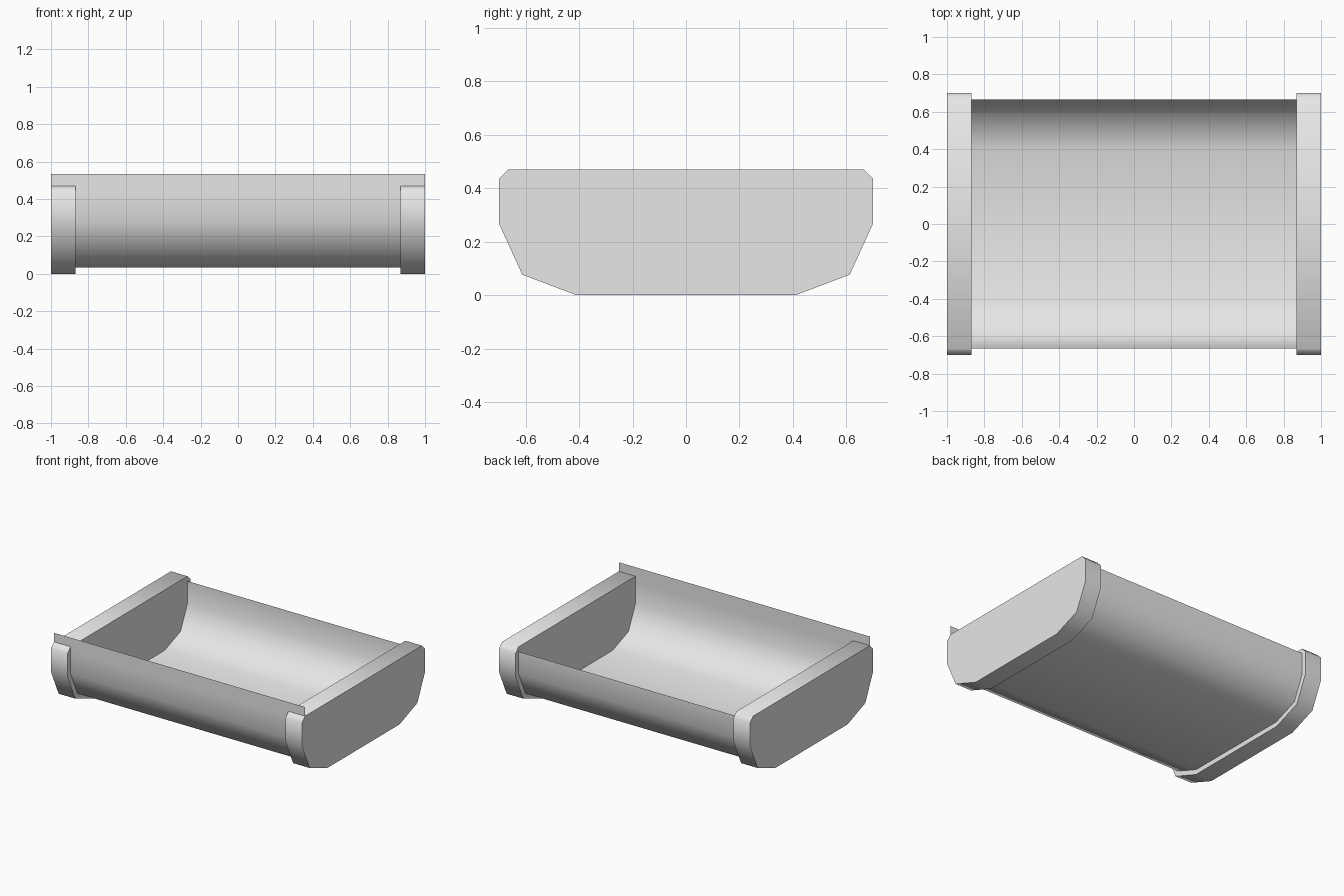
import bpy

cube = bpy.data.objects.get("Cube")
if cube:
    bpy.data.objects.remove(cube, do_unlink=True)

grey = bpy.data.materials.new("light grey")
grey.use_nodes = True
grey.diffuse_color = (0.8, 0.8, 0.8, 1)
grey.node_tree.nodes["Principled BSDF"].inputs["Base Color"].default_value = (0.8, 0.8, 0.8, 1)


def mirrored(half):
    """Complete a half profile (y, z), listed from the bottom centre upwards."""
    return [(-y, z) for y, z in reversed(half)] + half


def extrude_profile(name, profile, x0, x1, solid):
    """Sweep a (y, z) profile along x, as a capped solid or an open sheet."""
    n = len(profile)
    verts = [(x, y, z) for x in (x0, x1) for y, z in profile]
    faces = [(i, n + i, n + (i + 1) % n, (i + 1) % n) for i in range(n if solid else n - 1)]
    if solid:
        faces += [tuple(range(n)), tuple(reversed(range(n, 2 * n)))]
        faces = [f[::-1] for f in faces]
    mesh = bpy.data.meshes.new(name)
    mesh.from_pydata(verts, [], faces)
    mesh.materials.append(grey)
    obj = bpy.data.objects.new(name, mesh)
    bpy.context.collection.objects.link(obj)
    bpy.ops.object.select_all(action="DESELECT")
    obj.select_set(True)
    bpy.context.view_layer.objects.active = obj
    # Solid caps face outwards on every side
    if solid:
        bpy.ops.object.mode_set(mode="EDIT")
        bpy.ops.mesh.select_all(action="SELECT")
        bpy.ops.mesh.normals_make_consistent(inside=False)
        bpy.ops.object.mode_set(mode="OBJECT")
    bpy.ops.object.shade_smooth_by_angle(angle=1.05)
    return obj


# End caps: thick faceted plates with chamfered top corners
cap = mirrored([(0.41, 0), (0.613, 0.077), (0.7, 0.268), (0.7, 0.435), (0.665, 0.47)])
extrude_profile("right_end_cap", cap, -1, -0.868, True)
extrude_profile("left_end_cap", cap, 0.868, 1, True)

# Trough: thin open sheet set in from the cap outline
trough = mirrored([(0.404, 0.035), (0.587, 0.104), (0.665, 0.276), (0.665, 0.435)])
extrude_profile("trough", trough, -0.87, 0.87, False)

# Front lip: upright strip over the full width
extrude_profile("front_lip", [(-0.665, 0.535), (-0.665, 0.435)], -1, 1, False)
